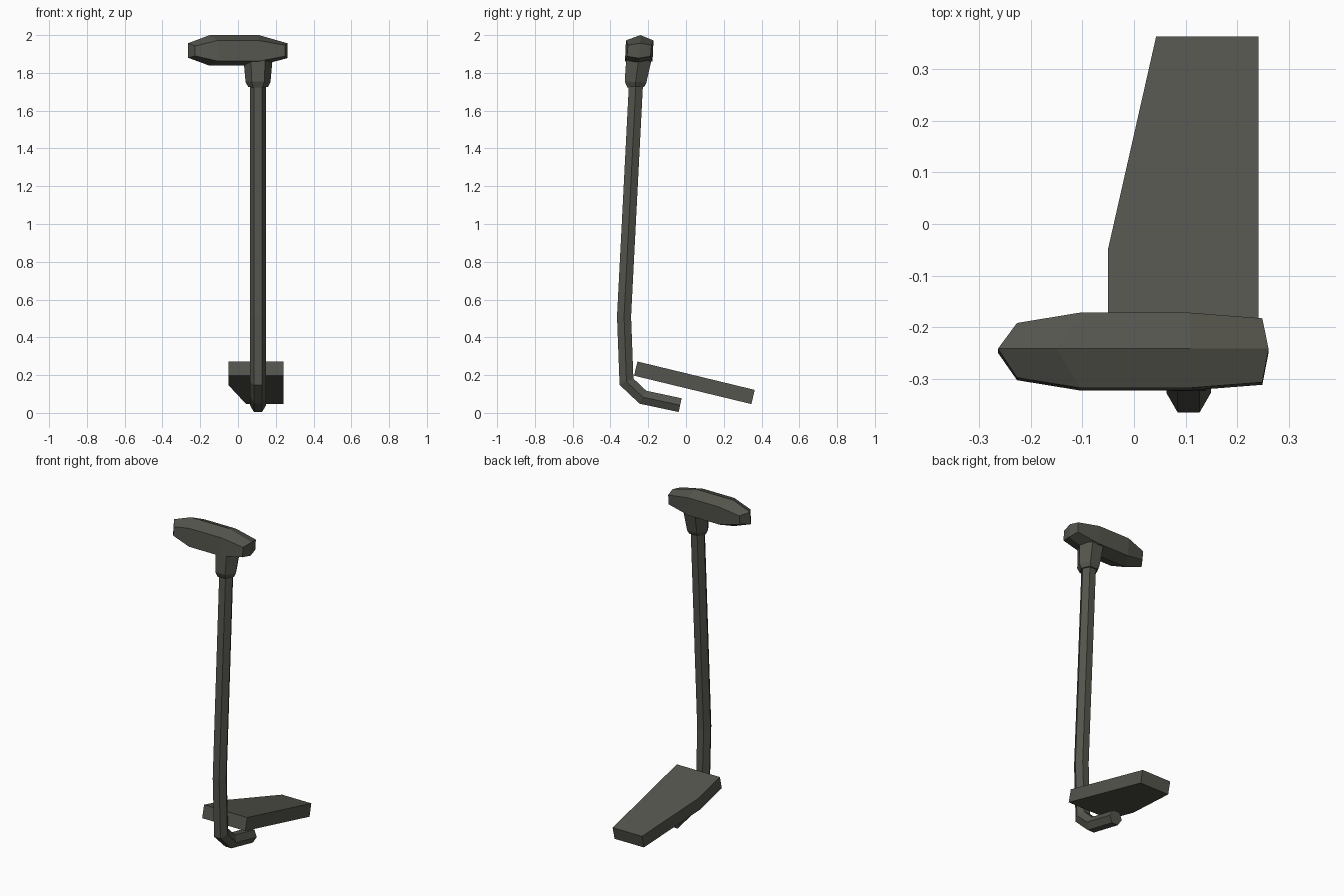
import bpy, bmesh, math
from mathutils import Vector

if "Cube" in bpy.data.objects:
    bpy.data.objects.remove(bpy.data.objects["Cube"])

mat = bpy.data.materials.new("dark olive grey")
mat.diffuse_color = (0.09, 0.09, 0.075, 1)
mat.use_nodes = True
mat.node_tree.nodes["Principled BSDF"].inputs["Base Color"].default_value = mat.diffuse_color
STEM_X = 0.106


def finish(name, bm):
    bmesh.ops.recalc_face_normals(bm, faces=bm.faces[:])
    me = bpy.data.meshes.new(name)
    bm.to_mesh(me)
    bm.free()
    me.materials.append(mat)
    ob = bpy.data.objects.new(name, me)
    bpy.context.collection.objects.link(ob)
    return ob


def bridge(bm, rings):
    for a, b in zip(rings, rings[1:]):
        n = len(a)
        for i in range(n):
            bm.faces.new((a[i], a[(i + 1) % n], b[(i + 1) % n], b[i]))


def hex_sweep(name, path):
    """Mitred hexagonal tube in the yz plane; path holds (y, z, radius)."""
    bm = bmesh.new()
    pts = [Vector((STEM_X, y, z)) for y, z, r in path]
    rings = []
    for k, p in enumerate(pts):
        d_in = (p - pts[k - 1]).normalized() if k else (pts[1] - p).normalized()
        d_out = (pts[k + 1] - p).normalized() if k < len(pts) - 1 else d_in
        t = (d_in + d_out).normalized()
        across = Vector((0, -t.z, t.y)) / max(t.dot(d_in), 0.5)
        r = path[k][2]
        rings.append([bm.verts.new(p + r * (math.cos(a) * Vector((1, 0, 0)) + math.sin(a) * across))
                      for a in [i * math.pi / 3 for i in range(6)]])
    bridge(bm, rings)
    bm.faces.new(rings[0])
    bm.faces.new(rings[-1])
    return finish(name, bm)


# Bent stem with the hooked foot, and the flared collar under the grip
hex_sweep("stem", [(-0.031, 0.041, 0.043), (-0.228, 0.083, 0.043), (-0.315, 0.165, 0.043),
                   (-0.328, 0.51, 0.043), (-0.264, 1.76, 0.043)])
hex_sweep("collar", [(-0.266, 1.725, 0.052), (-0.267, 1.752, 0.066), (-0.25, 1.872, 0.077)])

# Faceted grip: hexagonal sections with a ridge on top and bottom
bm = bmesh.new()
rings = []
# side x, ridge x, half depth, top z, upper side z, lower side z, bottom z
for xs, xr, h, zt, zu, zl, zb in [(-0.227, -0.264, 0.053, 1.957, 1.943, 1.89, 1.88),
                                  (-0.105, -0.150, 0.073, 2.0, 1.972, 1.862, 1.838),
                                  (0.107, 0.110, 0.073, 2.0, 1.972, 1.862, 1.838),
                                  (0.249, 0.261, 0.062, 1.957, 1.947, 1.888, 1.878)]:
    rings.append([bm.verts.new(c) for c in [
        (xr, -0.242, zt), (xs, -0.245 + h, zu), (xs, -0.25 + h, zl),
        (xr, -0.25, zb), (xs, -0.25 - h, zl), (xs, -0.245 - h, zu)]])
bridge(bm, rings)
for r in (rings[0], rings[-1]):
    bm.faces.new(r[:4])
    bm.faces.new((r[3], r[4], r[5], r[0]))
finish("grip", bm)

# Sloping pedal plate with one tapered side
bm = bmesh.new()
outline = [(-0.05, -0.257), (0.242, -0.257), (0.242, 0.364), (0.043, 0.364), (-0.05, -0.047)]
top = [bm.verts.new((x, y, 0.272 - 0.242 * (y + 0.257))) for x, y in outline]
low = [bm.verts.new(v.co + Vector((0, -0.018, -0.075))) for v in top]
bridge(bm, [top, low])
bm.faces.new(top)
bm.faces.new(low)
finish("pedal_plate", bm)
